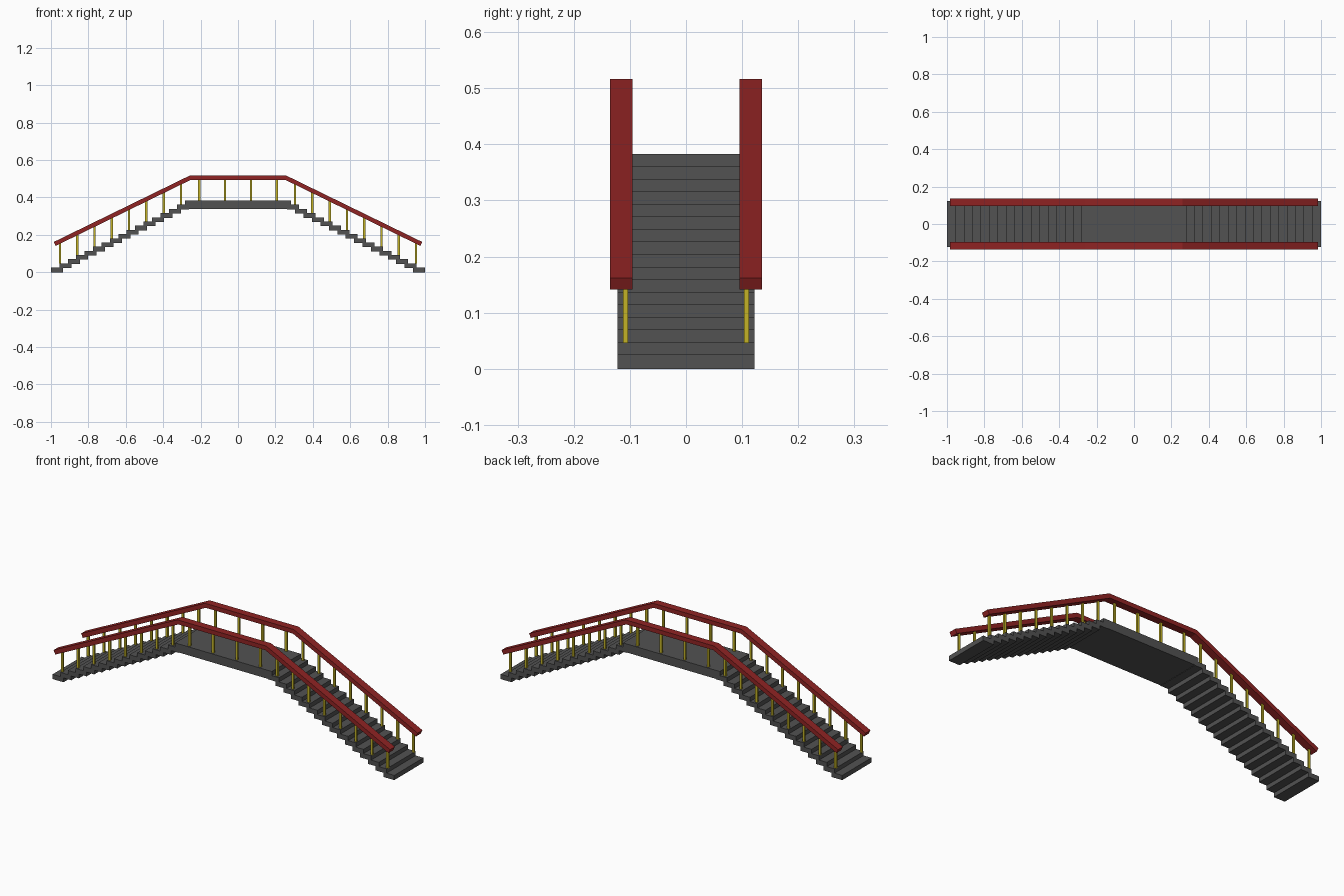
import bpy, bmesh, math

if "Cube" in bpy.data.objects:
    bpy.data.objects.remove(bpy.data.objects["Cube"])


def material(name, color):
    m = bpy.data.materials.new(name)
    m.diffuse_color = (*color, 1)
    m.use_nodes = True
    m.node_tree.nodes["Principled BSDF"].inputs["Base Color"].default_value = m.diffuse_color
    return m


RED = material("red_paint", (0.28, 0.017, 0.017))
YELLOW = material("yellow_paint", (0.55, 0.45, 0.02))
GREY = material("dark_grey", (0.085, 0.085, 0.085))


def box(name, x0, x1, y0, y1, z0, z1, mat):
    bpy.ops.mesh.primitive_cube_add(size=1, location=((x0 + x1) / 2, (y0 + y1) / 2, (z0 + z1) / 2))
    o = bpy.context.object
    o.name = name
    o.scale = (x1 - x0, y1 - y0, z1 - z0)
    o.data.materials.append(mat)
    return o


def rail(name, y0, y1):
    # side profile extruded across the rail width
    lower = [(-0.975, 0.141), (-0.255, 0.493), (0.255, 0.493), (0.975, 0.141)]
    upper = [(0.985, 0.162), (0.26, 0.516), (-0.26, 0.516), (-0.985, 0.162)]
    bm = bmesh.new()
    rows = [[bm.verts.new((x, y, z)) for x, z in lower + upper] for y in (y0, y1)]
    a, b = rows
    for i in range(8):
        j = (i + 1) % 8
        bm.faces.new((a[i], a[j], b[j], b[i]))
    for r in rows:
        for i in range(3):
            bm.faces.new((r[i], r[i + 1], r[6 - i], r[7 - i]))
    bmesh.ops.recalc_face_normals(bm, faces=bm.faces)
    me = bpy.data.meshes.new(name)
    bm.to_mesh(me)
    bm.free()
    me.materials.append(RED)
    bpy.context.collection.objects.link(bpy.data.objects.new(name, me))


HALF, RISE, RUN, THICK = 0.122, 0.0224, 0.045, 0.025

# stair flights on both ends
for i in range(16):
    xa, xb, z = 1 - RUN * i, 1 - RUN * i - 0.064, RISE * i
    box("step_right", xb, xa, -HALF, HALF, z, z + THICK, GREY)
    box("step_left", -xa, -xb, -HALF, HALF, z, z + THICK, GREY)

# middle deck, two stacked slabs
box("deck_base", -0.27, 0.27, -HALF, HALF, 0.338, 0.361, GREY)
box("deck_top", -0.283, 0.283, -HALF, HALF, 0.358, 0.383, GREY)

# posts and handrails on both sides
for s in (-1, 1):
    y = s * 0.108
    rail("handrail", s * 0.115 - 0.02, s * 0.115 + 0.02)
    for k in range(8):
        x = 0.952 - 0.0924 * k
        top = 0.152 + (0.98 - x) * 0.4896
        for sx in (-1, 1):
            box("stair_post", sx * x - 0.006, sx * x + 0.006, y - 0.0045, y + 0.0045,
                0.046 + 0.0448 * k, top, YELLOW)
    for x in (-0.207, -0.069, 0.069, 0.207):
        box("deck_post", x - 0.006, x + 0.006, y - 0.0045, y + 0.0045, 0.38, 0.505, YELLOW)
